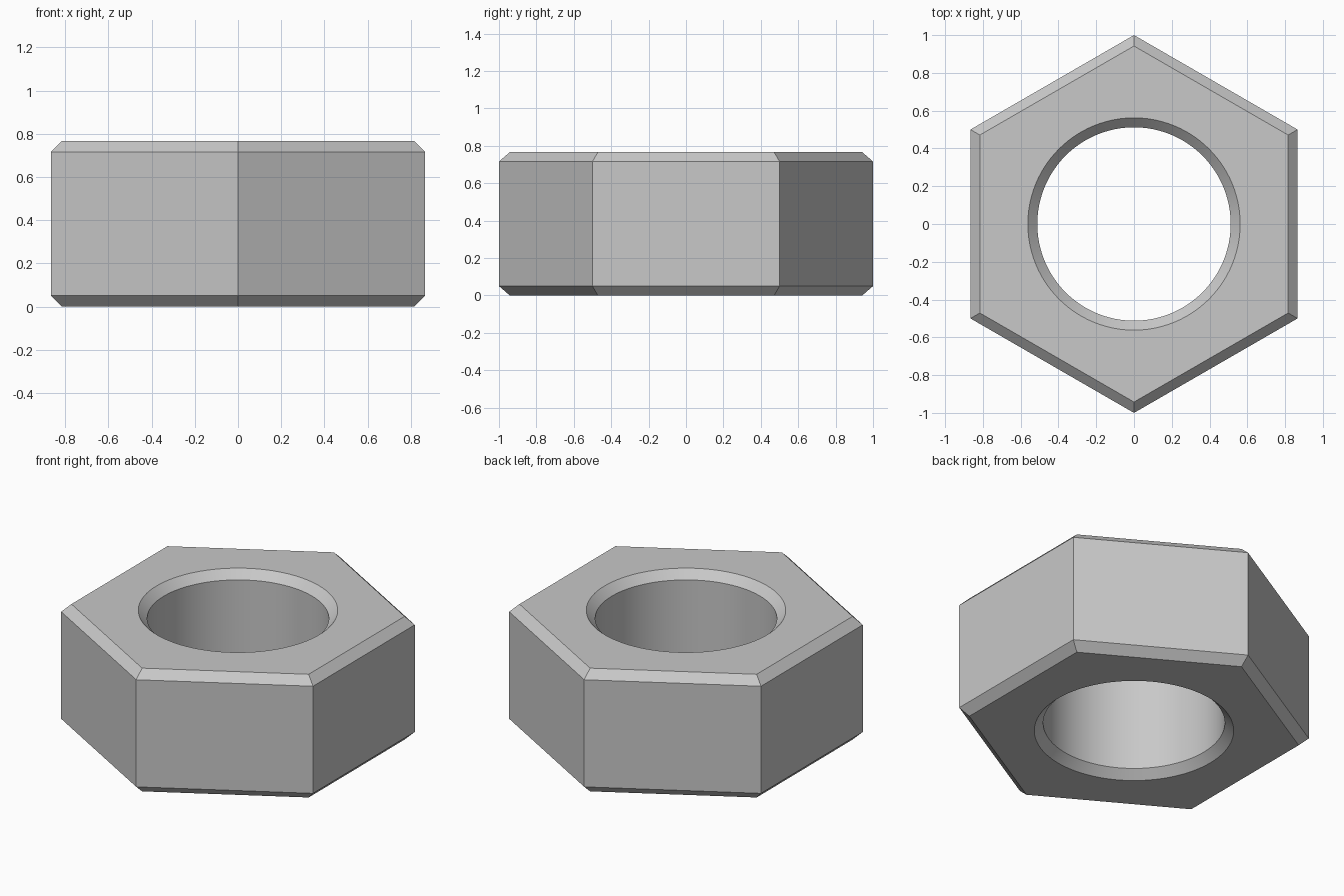
import bpy
import bmesh
from math import cos, sin, pi, radians

cube = bpy.data.objects.get("Cube")
if cube:
    bpy.data.objects.remove(cube, do_unlink=True)

HEIGHT = 0.766
CHAMFER = 0.05
CORNER = 1.0            # hexagon corner radius
BORE = 0.512            # hole radius
HEX = 6
STEP = 16               # bore segments along each hexagon side
inset_corner = CORNER - CHAMFER / cos(pi / HEX)

steel = bpy.data.materials.new("steel_grey")
steel.use_nodes = True
steel.diffuse_color = (0.58, 0.58, 0.58, 1)
steel.node_tree.nodes["Principled BSDF"].inputs["Base Color"].default_value = steel.diffuse_color

bm = bmesh.new()


def ring(sides, radius, z):
    """Closed ring of vertices starting at the back corner."""
    angles = [pi / 2 + 2 * pi * i / sides for i in range(sides)]
    return [bm.verts.new((radius * cos(a), radius * sin(a), z)) for a in angles]


def wall(rings):
    """Quads joining each ring to the next."""
    for lower, upper in zip(rings, rings[1:]):
        n = len(lower)
        for i in range(n):
            j = (i + 1) % n
            bm.faces.new((lower[i], lower[j], upper[j], upper[i]))


def cap(outer, inner):
    """Flat hexagonal face around the round hole, one sector per side."""
    n = len(inner)
    for k in range(HEX):
        arc = [inner[i % n] for i in range(k * STEP, (k + 1) * STEP + 1)]
        bm.faces.new([outer[k], outer[(k + 1) % HEX]] + arc[::-1])


# Chamfered hexagonal sides and chamfered round bore
levels = (0, CHAMFER, HEIGHT - CHAMFER, HEIGHT)
outer_radii = (inset_corner, CORNER, CORNER, inset_corner)
bore_radii = (BORE + CHAMFER, BORE, BORE, BORE + CHAMFER)
outer = [ring(HEX, r, z) for r, z in zip(outer_radii, levels)]
bore = [ring(HEX * STEP, r, z) for r, z in zip(bore_radii, levels)]
wall(outer)
wall(bore)

# Bottom and top faces
cap(outer[0], bore[0])
cap(outer[-1], bore[-1])
bmesh.ops.recalc_face_normals(bm, faces=bm.faces[:])

mesh = bpy.data.meshes.new("hex_nut")
bm.to_mesh(mesh)
bm.free()
mesh.materials.append(steel)
nut = bpy.data.objects.new("hex_nut", mesh)
bpy.context.collection.objects.link(nut)

# Smooth bore, crisp chamfers
bpy.ops.object.select_all(action='DESELECT')
nut.select_set(True)
bpy.context.view_layer.objects.active = nut
bpy.ops.object.shade_smooth_by_angle(angle=radians(25))
